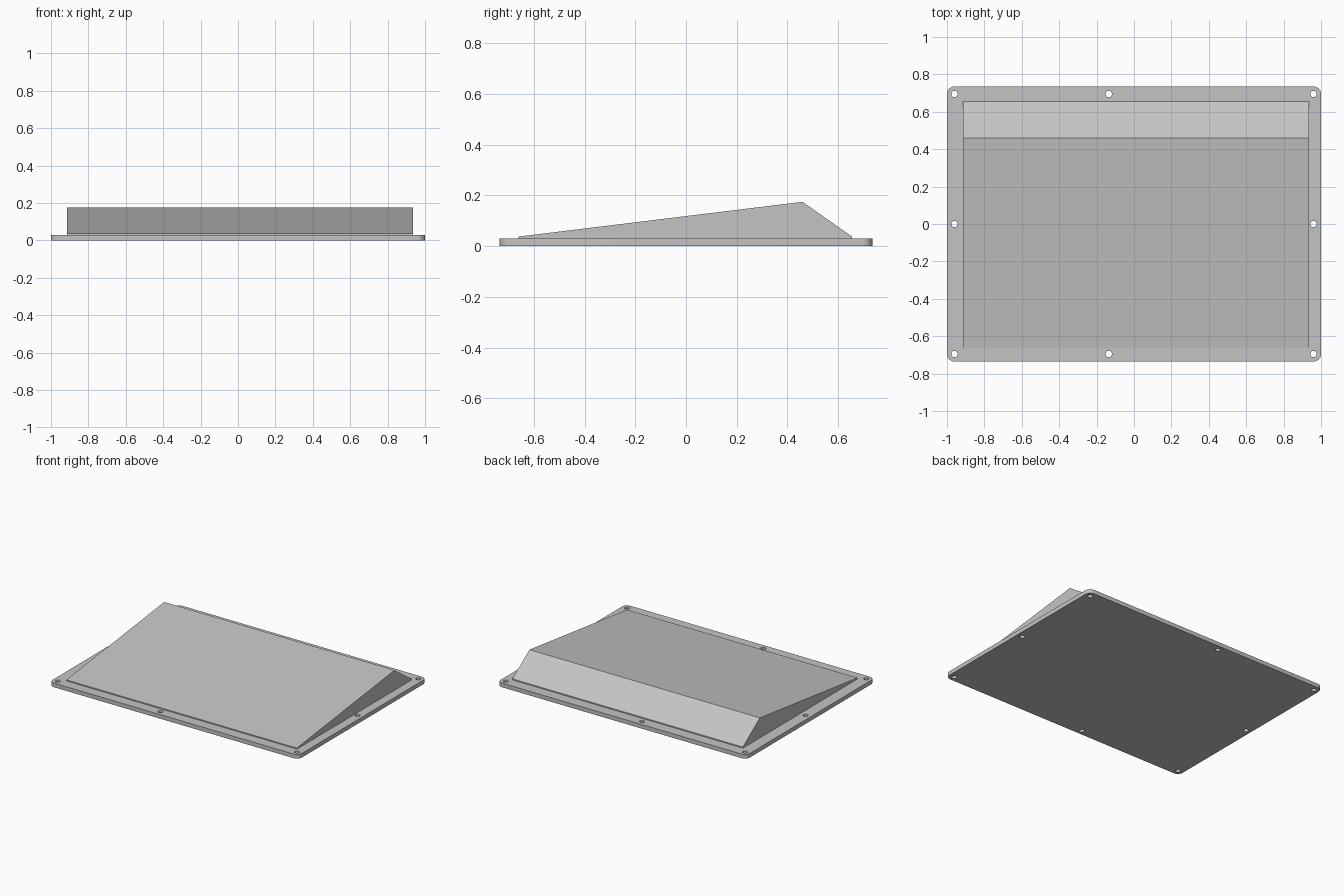
import bpy
import bmesh
from math import sin, cos, pi

if "Cube" in bpy.data.objects:
    bpy.data.objects.remove(bpy.data.objects["Cube"])

HALF_X, HALF_Y, PLATE_H = 1.0, 0.735, 0.03
CORNER_R, HOLE_R = 0.04, 0.017
HOLE_X, HOLE_Y, MID_HOLE_X = 0.96, 0.695, -0.135

grey = bpy.data.materials.new("plain grey")
grey.use_nodes = True
colour = (0.55, 0.55, 0.55, 1)
grey.diffuse_color = colour
grey.node_tree.nodes["Principled BSDF"].inputs["Base Color"].default_value = colour


def arc(cx, cy, r, start, sweep, steps):
    return [(cx + r * cos(start + sweep * i / steps),
             cy + r * sin(start + sweep * i / steps)) for i in range(steps + 1)]


def add_loop(curve, points):
    spline = curve.splines.new("POLY")
    spline.points.add(len(points) - 1)
    for p, (x, y) in zip(spline.points, points):
        p.co = (x, y, 0, 1)
    spline.use_cyclic_u = True
    spline.use_smooth = False


# Base plate: rounded rectangle with screw holes through it
curve = bpy.data.curves.new("base_plate", "CURVE")
curve.dimensions = "2D"
curve.fill_mode = "BOTH"
curve.extrude = PLATE_H / 2
outline = []
for i, (sx, sy) in enumerate([(1, 1), (-1, 1), (-1, -1), (1, -1)]):
    outline += arc(sx * (HALF_X - CORNER_R), sy * (HALF_Y - CORNER_R),
                   CORNER_R, i * pi / 2, pi / 2, 8)
add_loop(curve, outline)
holes = [(x, y) for x in (-HOLE_X, MID_HOLE_X, HOLE_X) for y in (-HOLE_Y, HOLE_Y)]
holes += [(-HOLE_X, 0), (HOLE_X, 0)]
for x, y in holes:
    add_loop(curve, arc(x, y, HOLE_R, 0, 2 * pi, 24)[:-1])
plate = bpy.data.objects.new("base_plate", curve)
plate.location.z = PLATE_H / 2
bpy.context.collection.objects.link(plate)
bpy.context.view_layer.objects.active = plate
plate.select_set(True)
bpy.ops.object.convert(target="MESH")
plate = bpy.context.object
bm = bmesh.new()
bm.from_mesh(plate.data)
bmesh.ops.remove_doubles(bm, verts=bm.verts, dist=0.0001)
bmesh.ops.recalc_face_normals(bm, faces=bm.faces)
bm.to_mesh(plate.data)
bm.free()
plate.data.materials.clear()
plate.data.materials.append(grey)
bpy.ops.object.shade_smooth_by_angle()

# Sloped cover: side profile (y, z) swept along x, with a thin lip at its foot
LEFT, RIGHT = 0.935, -0.915
profile = [(-0.66, PLATE_H), (0.655, PLATE_H), (0.655, 0.038),
           (0.46, 0.175), (-0.66, 0.038)]
bm = bmesh.new()
side = bm.faces.new([bm.verts.new((RIGHT, y, z)) for y, z in profile])
swept = bmesh.ops.extrude_face_region(bm, geom=[side])["geom"]
bmesh.ops.translate(bm, vec=(LEFT - RIGHT, 0, 0),
                    verts=[v for v in swept if isinstance(v, bmesh.types.BMVert)])
bmesh.ops.recalc_face_normals(bm, faces=bm.faces)
mesh = bpy.data.meshes.new("sloped_cover")
bm.to_mesh(mesh)
bm.free()
mesh.materials.append(grey)
bpy.context.collection.objects.link(bpy.data.objects.new("sloped_cover", mesh))
